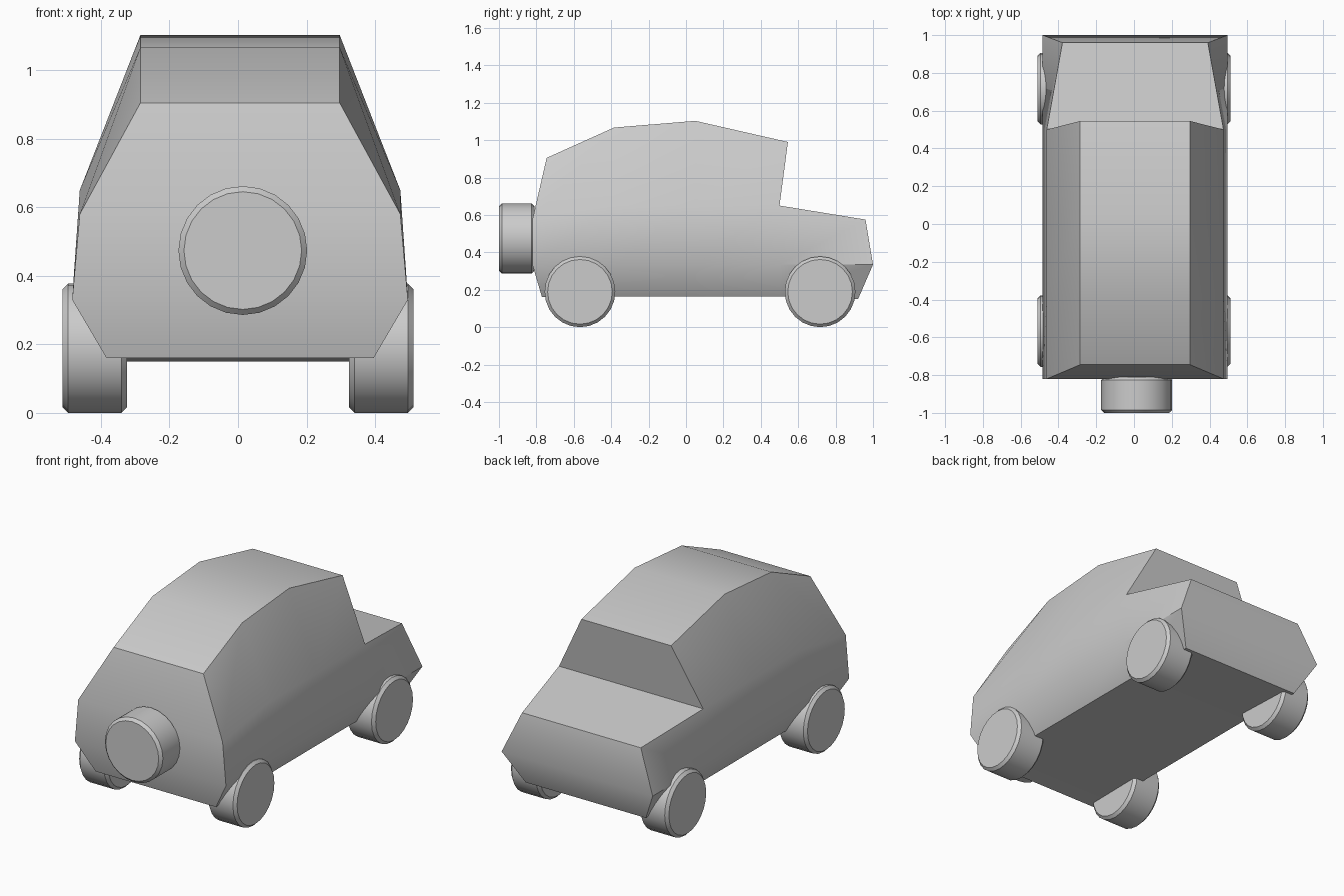
import bpy, bmesh, math
from mathutils import Matrix, Vector

cube = bpy.data.objects.get("Cube")
if cube:
    bpy.data.objects.remove(cube, do_unlink=True)

grey = bpy.data.materials.new("plain_grey")
grey.use_nodes = True
grey.diffuse_color = (0.6, 0.6, 0.6, 1)
grey.node_tree.nodes["Principled BSDF"].inputs["Base Color"].default_value = (0.6, 0.6, 0.6, 1)


def finish(bm, name):
    bmesh.ops.recalc_face_normals(bm, faces=bm.faces)
    mesh = bpy.data.meshes.new(name)
    bm.to_mesh(mesh)
    bm.free()
    mesh.materials.append(grey)
    ob = bpy.data.objects.new(name, mesh)
    bpy.context.collection.objects.link(ob)
    bpy.ops.object.select_all(action="DESELECT")
    ob.select_set(True)
    bpy.context.view_layer.objects.active = ob
    bpy.ops.object.shade_smooth_by_angle(angle=math.radians(40))
    return ob


def build_body():
    # Half sections along the car: sill, widest line, belt line, roof edge
    sill, wide, belt, roof = 0.39, 0.49, 0.468, 0.291
    sections = [
        [(sill, -0.77, 0.16), (wide, -0.82, 0.33), (belt, -0.82, 0.58), (roof, -0.745, 0.905)],
        [(sill, -0.385, 0.165), (wide, -0.385, 0.33), (belt, -0.385, 0.65), (roof, -0.385, 1.067)],
        [(sill, 0.05, 0.165), (wide, 0.05, 0.33), (belt, 0.05, 0.65), (roof, 0.05, 1.103)],
        [(sill, 0.5, 0.165), (wide, 0.5, 0.335), (belt, 0.5, 0.65), (roof, 0.545, 0.99)],
        [(sill, 0.92, 0.15), (wide, 1.0, 0.335), (0.385, 0.96, 0.575)],
    ]
    bm = bmesh.new()
    offset = 0.006
    sides = [[[bm.verts.new((s * x + offset, y, z)) for x, y, z in sec] for sec in sections]
             for s in (1, -1)]
    left, right = sides

    # Side panels, then the floor, roof and hood that join them
    for side in sides:
        for a, b in zip(side, side[1:]):
            for i in range(min(len(a), len(b)) - 1):
                bm.faces.new((a[i], b[i], b[i + 1], a[i + 1]))
    for k in range(len(sections) - 1):
        for row in (0, min(len(sections[k]), len(sections[k + 1])) - 1):
            bm.faces.new((left[k][row], right[k][row], right[k + 1][row], left[k + 1][row]))

    # End panels and the windscreen
    for k, rows in ((0, (0, 1, 2)), (-1, (0, 1)), (3, (2,))):
        for i in rows:
            bm.faces.new((left[k][i], right[k][i], right[k][i + 1], left[k][i + 1]))
    return finish(bm, "body")


def build_wheel(name, centre, axis, radius, width, bevel=0.016):
    bm = bmesh.new()
    turn = Vector((0, 0, 1)).rotation_difference(Vector(axis)).to_matrix().to_4x4()
    bmesh.ops.create_cone(bm, cap_ends=True, segments=24, radius1=radius, radius2=radius,
                          depth=width, matrix=Matrix.Translation(centre) @ turn)
    rims = [e for e in bm.edges if any(len(f.verts) > 4 for f in e.link_faces)]
    bmesh.ops.bevel(bm, geom=rims, offset=bevel, segments=1, affect="EDGES")
    return finish(bm, name)


build_body()
for label, s in (("left", 1), ("right", -1)):
    for end, y in (("front", -0.567), ("rear", 0.717)):
        build_wheel(f"{end}_{label}_wheel", (s * 0.418, y, 0.189), (s, 0, 0), 0.189, 0.188)
build_wheel("spare_wheel", (0.014, -0.905, 0.474), (0, -1, 0), 0.188, 0.19)
